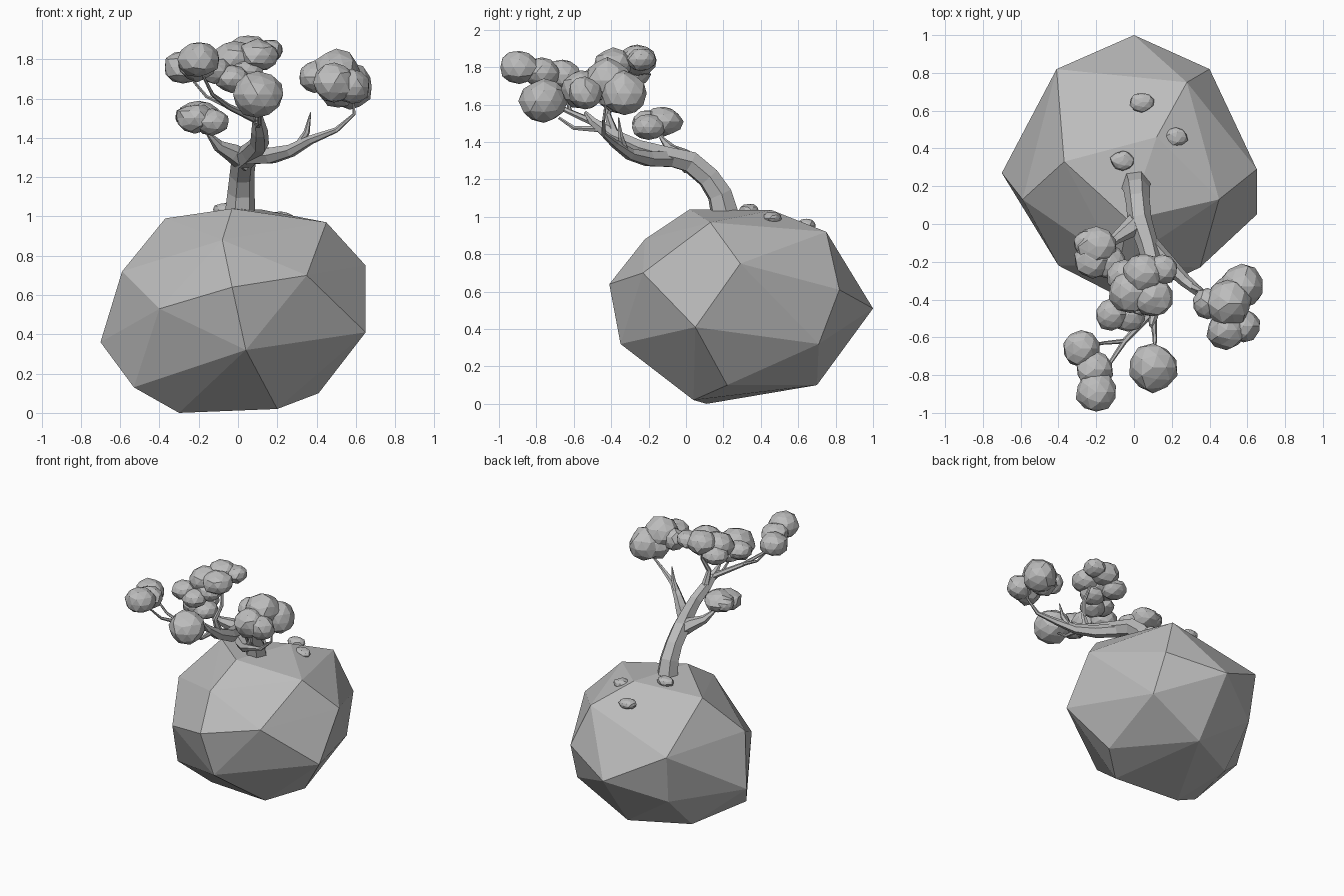
import bpy
import bmesh
import random
from mathutils import Vector

random.seed(4)

default_cube = bpy.data.objects.get("Cube")
if default_cube:
    bpy.data.objects.remove(default_cube, do_unlink=True)

# Single plain grey used everywhere
stone_grey = bpy.data.materials.new("plain_grey")
stone_grey.use_nodes = True
grey_value = (0.5, 0.5, 0.5, 1)
stone_grey.diffuse_color = grey_value
stone_grey.node_tree.nodes["Principled BSDF"].inputs["Base Color"].default_value = grey_value


def finish_object(name, mesh_builder):
    """Turn a bmesh into a flat shaded, linked object."""
    mesh = bpy.data.meshes.new(name)
    mesh_builder.to_mesh(mesh)
    mesh_builder.free()
    mesh.materials.append(stone_grey)
    result = bpy.data.objects.new(name, mesh)
    bpy.context.scene.collection.objects.link(result)
    return result


def make_hull(name, corners):
    """Faceted solid wrapped around a handful of corner points."""
    builder = bmesh.new()
    for corner in corners:
        builder.verts.new(corner)
    hull = bmesh.ops.convex_hull(builder, input=builder.verts)
    loose = [item for item in hull["geom_interior"] if isinstance(item, bmesh.types.BMVert)]
    bmesh.ops.delete(builder, geom=loose, context="VERTS")
    bmesh.ops.recalc_face_normals(builder, faces=builder.faces)
    return finish_object(name, builder)


def add_blob(builder, centre, size, detail, roughness):
    """Rough faceted ball, added to an open bmesh."""
    ball = bmesh.ops.create_icosphere(builder, subdivisions=detail, radius=1)
    for vert in ball["verts"]:
        scale = 1 + random.uniform(-roughness, roughness)
        vert.co = Vector(centre) + Vector(a * b * scale for a, b in zip(vert.co, size))


def make_cluster(name, blobs, flatten):
    """Clump of leaves from (x, y, z, radius) entries."""
    builder = bmesh.new()
    for x, y, z, radius in blobs:
        add_blob(builder, (x, y, z), (radius, radius, radius * flatten), 2, 0.07)
    return finish_object(name, builder)


def make_limb(name, points):
    """Tapering six-sided limb through (x, y, z, radius) points."""
    curve = bpy.data.curves.new(name, "CURVE")
    curve.dimensions = "3D"
    curve.bevel_depth = 1
    curve.bevel_resolution = 1
    curve.use_fill_caps = True
    spline = curve.splines.new("POLY")
    spline.points.add(len(points) - 1)
    spline.use_smooth = False
    for knot, (x, y, z, radius) in zip(spline.points, points):
        knot.co = (x, y, z, 1)
        knot.radius = radius
    helper = bpy.data.objects.new(name + "_path", curve)
    bpy.context.scene.collection.objects.link(helper)
    bpy.context.view_layer.update()
    evaluated = helper.evaluated_get(bpy.context.evaluated_depsgraph_get())
    builder = bmesh.new()
    builder.from_mesh(evaluated.to_mesh())
    evaluated.to_mesh_clear()
    bpy.data.objects.remove(helper, do_unlink=True)
    bmesh.ops.remove_doubles(builder, verts=builder.verts, dist=0.0005)
    for face in builder.faces:
        face.smooth = False
    bmesh.ops.recalc_face_normals(builder, faces=builder.faces)
    return finish_object(name, builder)


# Boulder: crown, upper belt, lower belt and foot corners
crown = [(-.03, .02, 1.04), (.12, .46, 1.035), (-.37, .33, .99), (.45, .13, .97),
         (.28, .75, .92), (-.08, -.22, .88)]
upper_belt = [(-.59, .13, .72), (-.03, -.41, .64), (.35, -.23, .7), (.65, .29, .75),
              (.4, .82, .61), (-.41, .82, .73), (-.4, -.22, .53)]
lower_belt = [(-.7, .27, .36), (.65, .05, .41), (0, 1, .51), (.04, -.35, .32),
              (.42, .71, .32), (-.39, .77, .37)]
foot = [(.41, .22, .1), (.2, .04, .02), (-.3, .11, 0), (-.53, .03, .13),
        (0, .7, .1), (-.4, .5, .1)]
make_hull("boulder", crown + upper_belt + lower_belt + foot)

# Pebbles resting on the boulder
for spot in [(.04, .645, .955), (.22, .46, .99), (-.06, .335, 1.035)]:
    pebble = bmesh.new()
    add_blob(pebble, spot, (.065, .052, .036), 2, 0.08)
    finish_object("pebble", pebble)

# Leaning trunk
make_limb("trunk", [
    (.01, .21, 1.0, .08), (.015, .18, 1.12, .07), (.02, .12, 1.21, .064),
    (.03, .02, 1.295, .064), (.07, -.1, 1.325, .056), (.11, -.26, 1.37, .048),
    (.11, -.4, 1.435, .042), (.1, -.5, 1.51, .025), (.09, -.54, 1.56, .01)])

# Side limbs and twigs
make_limb("left_limb", [
    (.04, .03, 1.28, .06), (-.03, -.03, 1.325, .048), (-.1, -.08, 1.36, .03),
    (-.15, -.13, 1.42, .012), (-.18, -.15, 1.5, .007)])
make_limb("right_limb", [
    (.06, -.08, 1.31, .05), (.17, -.2, 1.31, .045), (.27, -.3, 1.335, .034),
    (.37, -.38, 1.39, .024), (.5, -.44, 1.44, .014), (.59, -.44, 1.52, .008),
    (.59, -.43, 1.6, .006)])
make_limb("right_spur", [
    (.31, -.33, 1.36, .024), (.35, -.35, 1.43, .016), (.37, -.36, 1.53, .003)])
make_limb("middle_twig", [
    (.11, -.38, 1.43, .03), (.1, -.42, 1.55, .018), (.13, -.38, 1.65, .013),
    (.1, -.33, 1.8, .008)])
make_limb("front_twig", [
    (.1, -.47, 1.47, .02), (.11, -.6, 1.475, .012), (.11, -.68, 1.53, .008)])
make_limb("outer_twig", [
    (.1, -.46, 1.49, .022), (-.05, -.62, 1.56, .015), (-.13, -.74, 1.62, .01),
    (-.19, -.84, 1.74, .006)])
make_limb("outer_twig_fork", [
    (-.05, -.62, 1.56, .013), (-.16, -.63, 1.61, .009), (-.27, -.65, 1.74, .006)])

# Leaf clumps
make_cluster("left_leaves", [
    (-.2, -.12, 1.51, .105), (-.22, -.19, 1.5, .1), (-.13, -.2, 1.48, .09),
    (-.25, -.1, 1.51, .07)], .74)
make_cluster("right_leaves", [
    (.57, -.33, 1.66, .118), (.5, -.42, 1.73, .122), (.39, -.42, 1.71, .08),
    (.49, -.56, 1.68, .105), (.58, -.54, 1.66, .09), (.51, -.37, 1.65, .1)], .98)
make_cluster("middle_leaves", [
    (.05, -.26, 1.84, .108), (.15, -.24, 1.84, .08), (.1, -.39, 1.82, .105),
    (-.02, -.36, 1.8, .115), (-.12, -.48, 1.74, .085), (-.03, -.48, 1.7, .088),
    (-.05, -.28, 1.76, .09), (.04, -.4, 1.74, .09)], .78)
make_cluster("front_leaves", [(.1, -.76, 1.62, .13)], .88)
make_cluster("outer_leaves", [
    (-.2, -.89, 1.8, .108), (-.28, -.66, 1.76, .1), (-.21, -.77, 1.77, .098)], .85)
